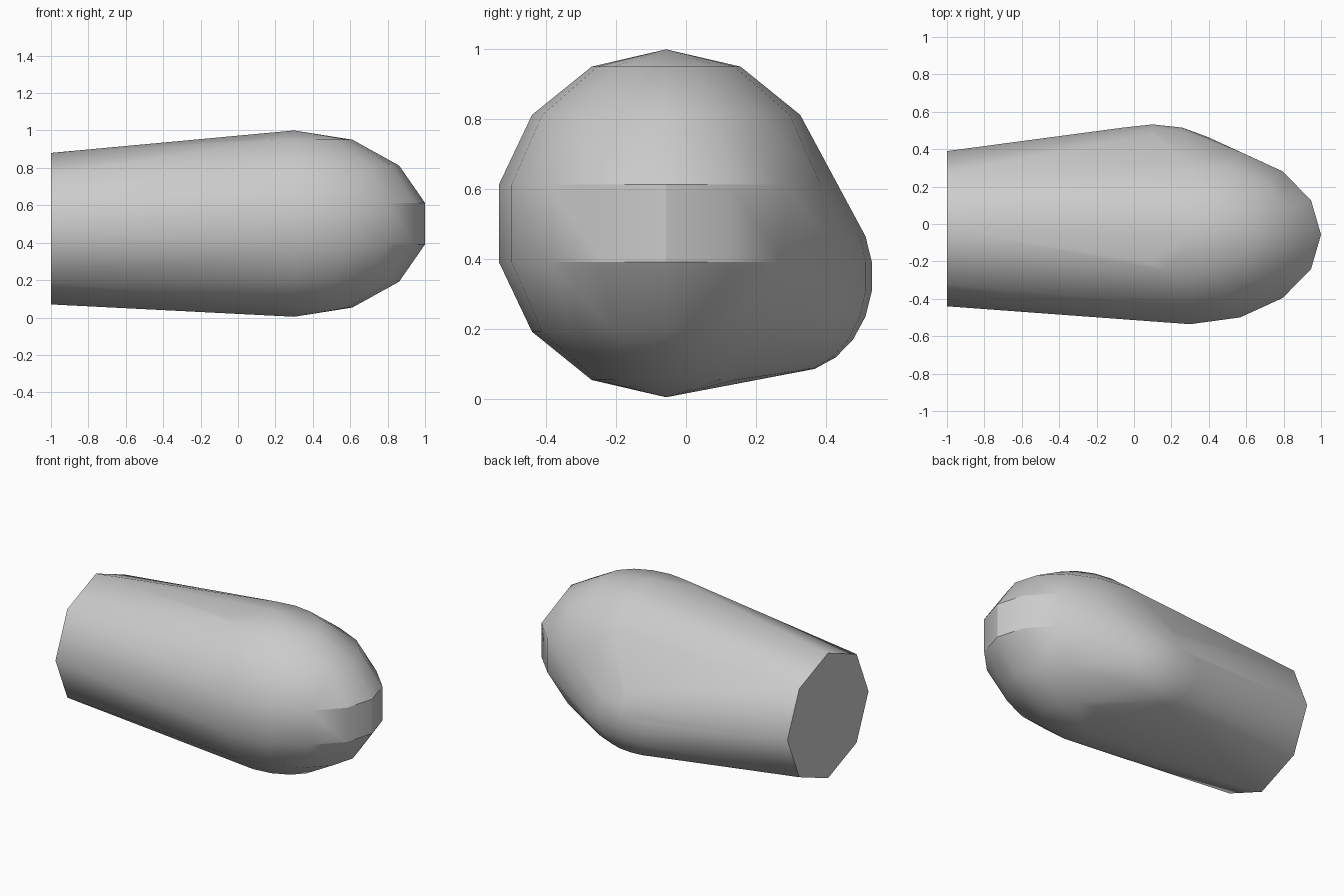
import bpy
import bmesh
import math
from mathutils import Matrix, Vector

cube = bpy.data.objects.get("Cube")
if cube:
    bpy.data.objects.remove(cube, do_unlink=True)

grey = bpy.data.materials.new("light grey")
grey.use_nodes = True
colour = (0.6, 0.6, 0.6, 1)
grey.diffuse_color = colour
grey.node_tree.nodes["Principled BSDF"].inputs["Base Color"].default_value = colour


def add_ellipsoid(bm, centre, radii, rings):
    place = Matrix.Translation(centre) @ Matrix.Diagonal((*radii, 1))
    bmesh.ops.create_uvsphere(bm, u_segments=16, v_segments=rings, radius=1, matrix=place)


bm = bmesh.new()

# Large rounded nose and the smaller bulge low on the back
add_ellipsoid(bm, (0.3, -0.057, 0.502), (0.718, 0.491, 0.498), 7)
add_ellipsoid(bm, (0.1, 0.303, 0.35), (0.42, 0.232, 0.276), 11)

# Flat octagonal end
for i in range(8):
    a = i * math.pi / 4
    bm.verts.new(Vector((-1, -0.025 + 0.415 * math.cos(a), 0.475 + 0.405 * math.sin(a))))

# Stretch one skin around all three, keeping only the outside
points = [v.co.copy() for v in bm.verts]
bm.free()
bm = bmesh.new()
for p in points:
    bm.verts.new(p)
hull = bmesh.ops.convex_hull(bm, input=bm.verts)
inside = {g for g in hull["geom_interior"] + hull["geom_unused"]
          if isinstance(g, bmesh.types.BMVert)}
bmesh.ops.delete(bm, geom=list(inside), context="VERTS")
bmesh.ops.dissolve_limit(bm, angle_limit=math.radians(0.5),
                         verts=bm.verts, edges=bm.edges)
bmesh.ops.recalc_face_normals(bm, faces=bm.faces)

mesh = bpy.data.meshes.new("rounded_body")
bm.to_mesh(mesh)
bm.free()
mesh.materials.append(grey)
body = bpy.data.objects.new("rounded_body", mesh)
bpy.context.collection.objects.link(body)

# Smooth skin with sharp facets where it turns steeply
bpy.ops.object.select_all(action="DESELECT")
body.select_set(True)
bpy.context.view_layer.objects.active = body
bpy.ops.object.shade_smooth_by_angle(angle=math.radians(30))
